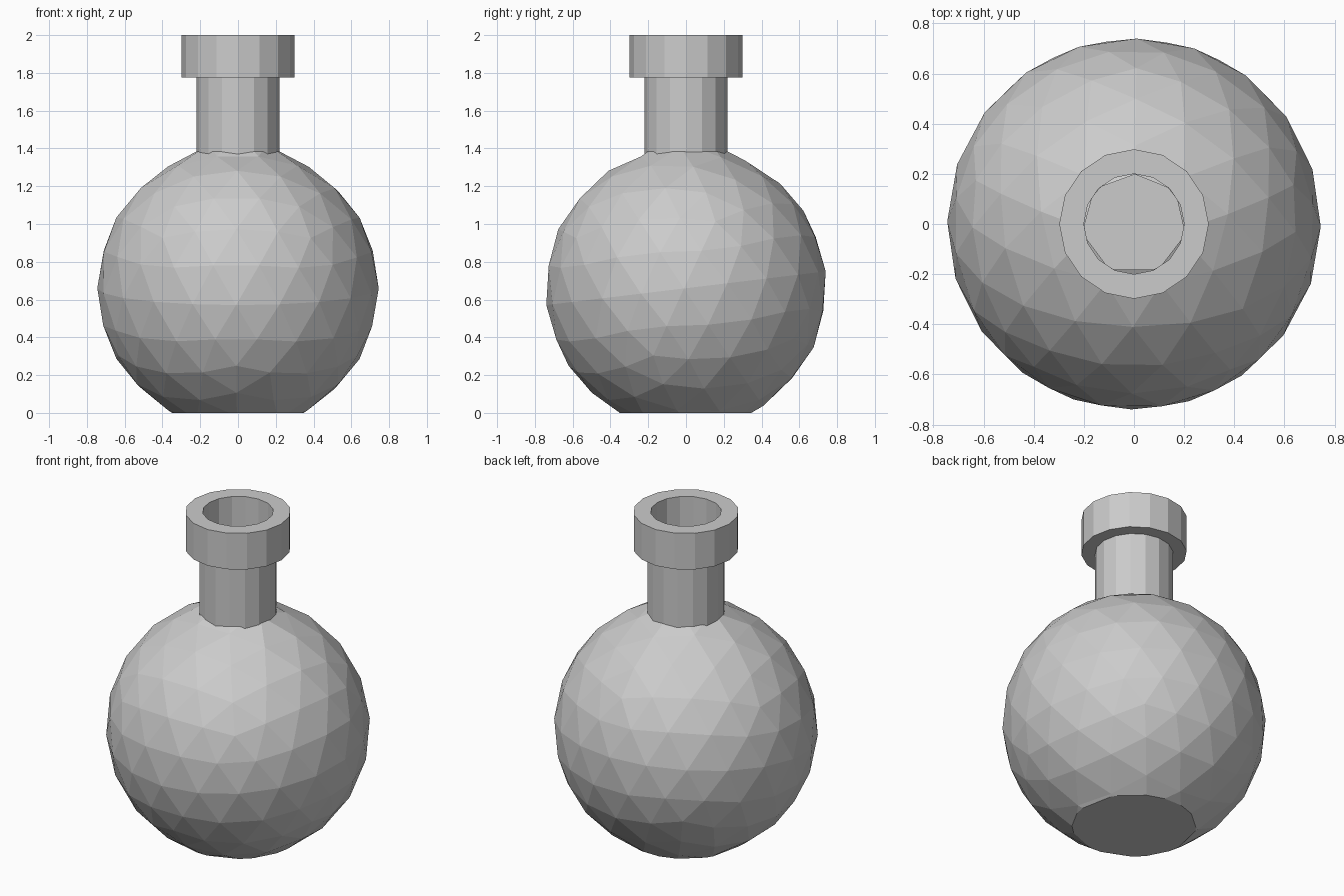
import bpy, bmesh, math
from mathutils import Matrix

if "Cube" in bpy.data.objects:
    bpy.data.objects.remove(bpy.data.objects["Cube"])

CENTRE_Z = 0.66


def finish(bm, name):
    mesh = bpy.data.meshes.new(name)
    bm.to_mesh(mesh)
    bm.free()
    obj = bpy.data.objects.new(name, mesh)
    bpy.context.collection.objects.link(obj)
    return obj


def cut_level(bm, z, radius, keep_below, z_final=None):
    """Slice the ball level and tidy the cut edge into a circle."""
    bmesh.ops.bisect_plane(bm, geom=bm.verts[:] + bm.edges[:] + bm.faces[:],
                           plane_co=(0, 0, z), plane_no=(0, 0, 1),
                           clear_outer=keep_below, clear_inner=not keep_below)
    ring = [v for v in bm.verts if abs(v.co.z - z) < 1e-4]
    for v in ring:
        s = radius / math.hypot(v.co.x, v.co.y)
        v.co.x *= s
        v.co.y *= s
        v.co.z = z if z_final is None else z_final
    return ring


def flask_ball(name, radius, floor, floor_r, top, top_r, top_final, inward=False):
    bm = bmesh.new()
    bmesh.ops.create_icosphere(bm, subdivisions=3, radius=radius,
                               matrix=Matrix.Translation((0, 0, CENTRE_Z)) @
                               Matrix.Rotation(0.12, 4, 'X') @ Matrix.Rotation(0.3, 4, 'Z'))
    cut_level(bm, top, top_r, True, top_final)
    ring = set(cut_level(bm, floor, floor_r, False))
    edges = [e for e in bm.edges if e.is_boundary and e.verts[0] in ring and e.verts[1] in ring]
    base = bmesh.ops.contextual_create(bm, geom=edges)["faces"]
    bmesh.ops.triangulate(bm, faces=base)
    bmesh.ops.recalc_face_normals(bm, faces=bm.faces[:])
    # open shell: make sure normals face the right way
    low = min(bm.faces, key=lambda f: f.calc_center_median().z)
    if (low.normal.z > 0) != inward:
        bmesh.ops.reverse_faces(bm, faces=bm.faces[:])
    return finish(bm, name)


def lathe(name, profile, sides):
    """Spin a closed (radius, height) profile about z."""
    bm = bmesh.new()
    rings = []
    for r, z in profile:
        rings.append([bm.verts.new((r * math.cos(2 * math.pi * i / sides),
                                    r * math.sin(2 * math.pi * i / sides), z))
                      for i in range(sides)])
    for a, b in zip(rings, rings[1:]):
        for i in range(sides):
            j = (i + 1) % sides
            bm.faces.new((a[i], a[j], b[j], b[i]))
    return finish(bm, name)


# round body: outer wall with flat base, and the hollow inside
flask_ball("body", 0.745, 0.0, 0.35, 1.365, 0.218, 1.385)
flask_ball("body_inside", 0.72, 0.03, 0.33, 1.34, 0.198, 1.36, inward=True)

# neck, thick collar and bore
lathe("neck_and_collar", [(0.22, 1.37), (0.22, 1.775), (0.298, 1.775),
                          (0.298, 2.0), (0.2, 2.0), (0.2, 1.35)], 16)
